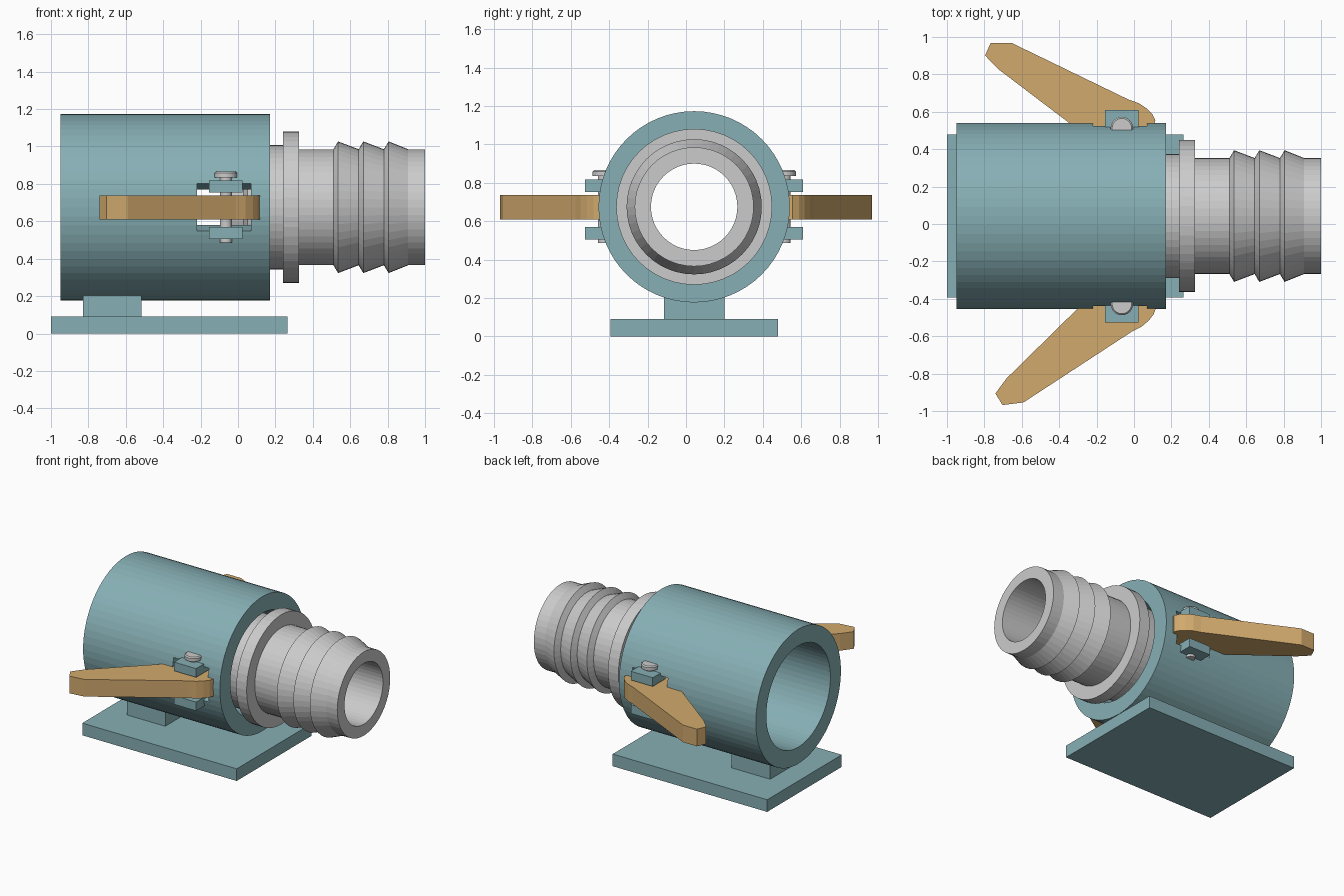
import bpy, bmesh, math
from mathutils import Matrix

if "Cube" in bpy.data.objects:
    bpy.data.objects.remove(bpy.data.objects["Cube"])

CY, CZ = 0.0425, 0.675          # pipe axis (runs along x)
PIN_X, PIN_OFF = -0.065, 0.47   # lever pivot, offset from the axis


def material(name, rgb):
    m = bpy.data.materials.new(name)
    m.diffuse_color = (*rgb, 1)
    m.use_nodes = True
    m.node_tree.nodes["Principled BSDF"].inputs["Base Color"].default_value = m.diffuse_color
    return m


TEAL = material("teal_paint", (0.24, 0.43, 0.46))
BRASS = material("brass", (0.64, 0.40, 0.155))


def finish(bm, name, mat=None):
    bmesh.ops.remove_doubles(bm, verts=bm.verts, dist=1e-5)
    bmesh.ops.recalc_face_normals(bm, faces=bm.faces)
    me = bpy.data.meshes.new(name)
    bm.to_mesh(me)
    bm.free()
    ob = bpy.data.objects.new(name, me)
    bpy.context.collection.objects.link(ob)
    if mat:
        me.materials.append(mat)
    return ob


def lathe(name, profile, sides, mat=None, axis='X', centre=(0, CY, CZ)):
    """Revolve a closed (along, radius) profile."""
    bm = bmesh.new()
    rings = []
    for i in range(sides):
        a = 2 * math.pi * i / sides
        c, s = math.cos(a), math.sin(a)
        rings.append([bm.verts.new((t, r * c, r * s) if axis == 'X' else (r * c, r * s, t))
                      for t, r in profile])
    n = len(profile)
    for i in range(sides):
        p, q = rings[i], rings[(i + 1) % sides]
        for j in range(n):
            k = (j + 1) % n
            bm.faces.new((p[j], p[k], q[k], q[j]))
    bmesh.ops.translate(bm, verts=bm.verts, vec=centre)
    bmesh.ops.dissolve_degenerate(bm, dist=1e-6, edges=bm.edges)
    return finish(bm, name, mat)


def box(name, x, y, z, mat=None):
    bm = bmesh.new()
    bmesh.ops.create_cube(bm, size=1)
    for v in bm.verts:
        for i, (lo, hi) in enumerate((x, y, z)):
            v.co[i] = lo if v.co[i] < 0 else hi
    return finish(bm, name, mat)


def prism(name, bottom, offset, mat=None):
    """Extrude a flat polygon of 3D points."""
    bm = bmesh.new()
    f = bm.faces.new([bm.verts.new(p) for p in bottom])
    r = bmesh.ops.extrude_face_region(bm, geom=[f])
    new = [g for g in r["geom"] if isinstance(g, bmesh.types.BMVert)]
    bmesh.ops.translate(bm, verts=new, vec=offset)
    return finish(bm, name, mat)


# Base plate and post
box("base_plate", (-1, 0.265), (CY - 0.436, CY + 0.436), (0, 0.09), TEAL)
box("base_post", (-0.83, -0.515), (CY - 0.158, CY + 0.158), (0.085, 0.203), TEAL)

# Socket body with two side windows
body = lathe("socket_body", [(-0.95, 0.375), (-0.95, 0.498), (0.17, 0.498), (0.17, 0.375)], 64, TEAL)
for side, tag in ((-1, "front"), (1, "back")):
    wedge = [(-0.22, CY + side * y, CZ + z) for y, z in
             ((0.25, -0.0655), (0.62, -0.162), (0.62, 0.162), (0.25, 0.0655))]
    cutter = prism(tag + "_window_cutter", wedge, (0.29, 0, 0))
    cutter.hide_render = True
    cutter.hide_viewport = True
    mod = body.modifiers.new(tag + "_window", 'BOOLEAN')
    mod.operation, mod.solver, mod.object = 'DIFFERENCE', 'EXACT', cutter

# Hose adapter: plug end, collar, flange, three barbs
outline = [(-0.08, 0.225), (-0.08, 0.29), (0.03, 0.29), (0.05, 0.332), (0.24, 0.332),
           (0.24, 0.406), (0.325, 0.406), (0.325, 0.31)]
for x in (0.51, 0.645, 0.78):
    outline += [(x, 0.31), (x + 0.025, 0.352)]
outline += [(0.91, 0.31), (1.0, 0.31), (1.0, 0.225)]
lathe("hose_adapter", outline, 48)

# Cam levers with lugs and pins; profile is (along x, outward) from the pin
LEVER = [(-0.617, 0.3985), (-0.676, 0.4785), (-0.638, 0.5405), (-0.526, 0.5265),
         (0.055, 0.147), (0.105, 0.122), (0.145, 0.088), (0.17, 0.055), (0.183, 0.02),
         (0.165, -0.025), (0.13, -0.07), (0.08, -0.12), (0.02, -0.15), (-0.05, -0.145),
         (-0.13, -0.08)]
for side, tag, turn in ((-1, "front", 0.0), (1, "back", 7.3)):
    rot = Matrix.Rotation(math.radians(turn), 2)
    py = CY + side * PIN_OFF
    pts = []
    for x, o in LEVER:
        c, s = math.cos(math.radians(turn)), math.sin(math.radians(turn))
        pts.append((PIN_X + c * x - s * o, py + side * (s * x + c * o), 0.61))
    prism(tag + "_lever", pts, (0, 0, 0.127), BRASS)
    ys = sorted((CY + side * 0.42, CY + side * 0.568))
    box(tag + "_upper_lug", (-0.155, 0.025), ys, (0.753, 0.818), TEAL)
    box(tag + "_lower_lug", (-0.155, 0.025), ys, (0.505, 0.57), TEAL)
    lathe(tag + "_pin", [(0.487, 0), (0.487, 0.032), (0.835, 0.032), (0.835, 0.06),
                         (0.858, 0.06), (0.866, 0.052), (0.866, 0)],
          24, axis='Z', centre=(PIN_X, py, 0))
